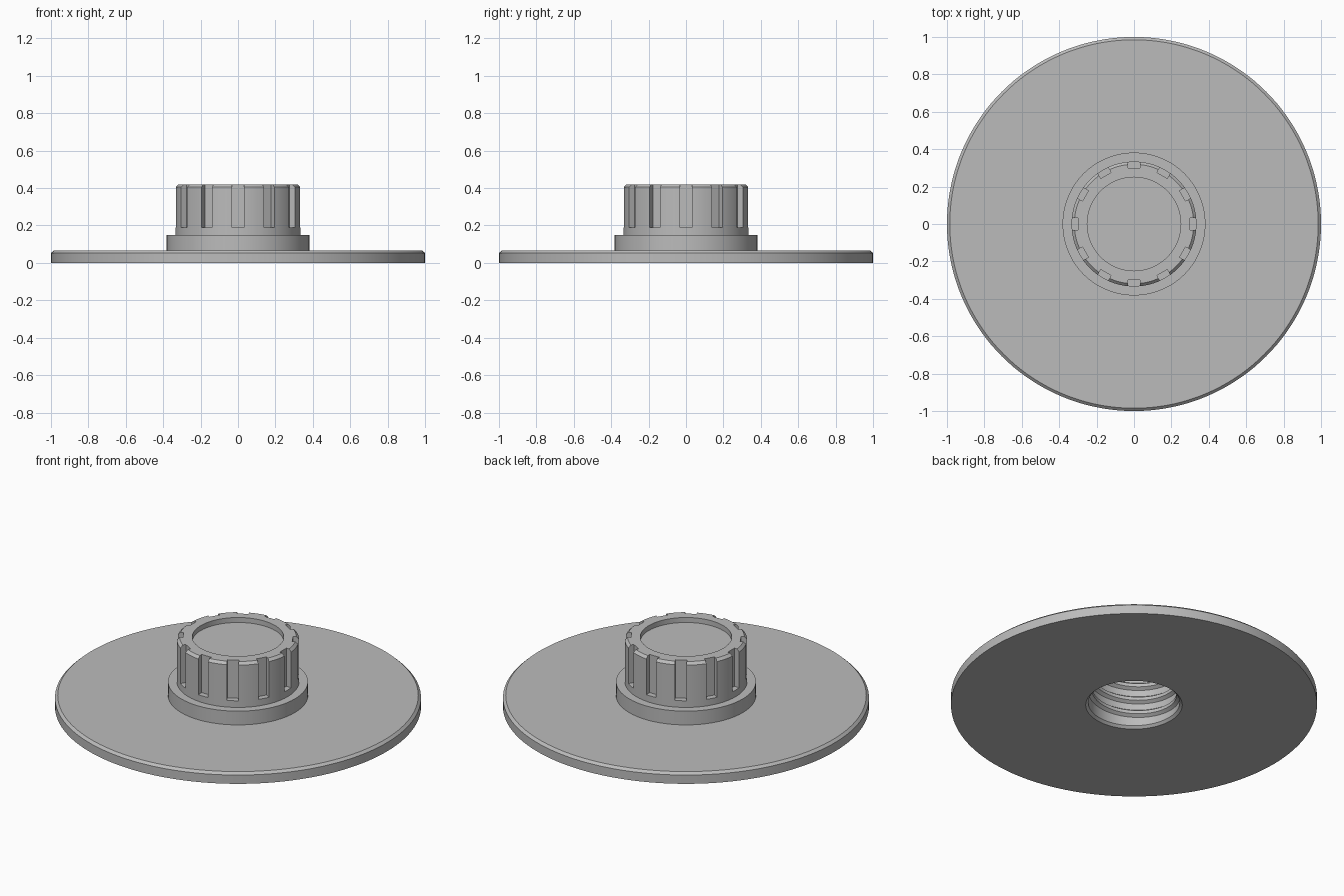
import bpy
import bmesh
from math import cos, sin, pi, tau, radians
from mathutils import Matrix

if "Cube" in bpy.data.objects:
    bpy.data.objects.remove(bpy.data.objects["Cube"])

SEGMENTS = 144
BORE = 0.25

grey = bpy.data.materials.new("plain_grey")
grey.use_nodes = True
colour = (0.5, 0.5, 0.5, 1)
grey.diffuse_color = colour
grey.node_tree.nodes["Principled BSDF"].inputs["Base Color"].default_value = colour


def finish(name, bm):
    """Turn a bmesh into a named grey object."""
    bmesh.ops.recalc_face_normals(bm, faces=bm.faces)
    mesh = bpy.data.meshes.new(name)
    bm.to_mesh(mesh)
    bm.free()
    mesh.materials.append(grey)
    obj = bpy.data.objects.new(name, mesh)
    bpy.context.collection.objects.link(obj)
    return obj


def smooth(obj):
    bpy.ops.object.select_all(action="DESELECT")
    obj.select_set(True)
    bpy.context.view_layer.objects.active = obj
    bpy.ops.object.shade_smooth_by_angle(angle=radians(30))


def lathe(name, profile, closed=True):
    """Revolve (radius, height) points about z; points on the axis are shared."""
    bm = bmesh.new()
    rings = []
    for r, z in profile:
        if r == 0:
            rings.append([bm.verts.new((0, 0, z))] * SEGMENTS)
        else:
            rings.append([bm.verts.new((r * cos(tau * i / SEGMENTS), r * sin(tau * i / SEGMENTS), z))
                          for i in range(SEGMENTS)])
    pairs = list(zip(rings, rings[1:]))
    if closed:
        pairs.append((rings[-1], rings[0]))
    for a, b in pairs:
        for i in range(SEGMENTS):
            j = (i + 1) % SEGMENTS
            bm.faces.new(list(dict.fromkeys((a[i], a[j], b[j], b[i]))))
    return finish(name, bm)


# Wide base disc with chamfered rim and bore mouth
flange = lathe("base_disc", [(0.264, 0), (1, 0), (1, 0.053), (0.985, 0.067),
                             (BORE, 0.067), (BORE, 0.014)])

# Low collar around the cap
collar = lathe("collar", [(BORE, 0.067), (0.382, 0.067), (0.382, 0.15), (BORE, 0.15)])

# Cap: blind bore underneath, shallow round recess on top
cap = lathe("cap", [(0, 0.35), (BORE, 0.35), (BORE, 0.15), (0.334, 0.15), (0.334, 0.405),
                    (0.319, 0.42), (BORE, 0.42), (BORE, 0.39), (0, 0.39)], closed=False)

# Twelve grip slots cut into the cap side
bm = bmesh.new()
for k in range(12):
    place = (Matrix.Rotation(tau * k / 12, 4, "Z") @ Matrix.Translation((0.34, 0, 0.32))
             @ Matrix.Diagonal((0.08, 0.064, 0.26, 1)))
    bmesh.ops.create_cube(bm, size=1, matrix=place)
cutter = finish("slot_cutter", bm)
cutter.hide_render = True
cut = cap.modifiers.new("slots", "BOOLEAN")
cut.operation = "DIFFERENCE"
cut.solver = "EXACT"
cut.object = cutter
bpy.context.view_layer.objects.active = cap
bpy.ops.object.modifier_apply(modifier=cut.name)
bpy.data.objects.remove(cutter)

# Helical thread ridge inside the bore
PITCH, TURNS, STEPS = 0.085, 3.4, 72
bm = bmesh.new()
count = int(TURNS * STEPS)
rows = []
for i in range(count + 1):
    a = tau * i / STEPS
    z = 0.035 + PITCH * i / STEPS
    taper = min(1, i / 8, (count - i) / 8)
    crest = BORE + 0.002 - 0.02 * taper
    section = [(BORE + 0.004, -0.026), (crest, -0.01), (crest, 0.01), (BORE + 0.004, 0.026)]
    rows.append([bm.verts.new((r * cos(a), r * sin(a), z + dz)) for r, dz in section])
for a, b in zip(rows, rows[1:]):
    for j in range(4):
        k = (j + 1) % 4
        bm.faces.new((a[j], a[k], b[k], b[j]))
bm.faces.new(rows[0])
bm.faces.new(rows[-1])
thread = finish("inner_thread", bm)

for part in (flange, collar, cap, thread):
    smooth(part)
